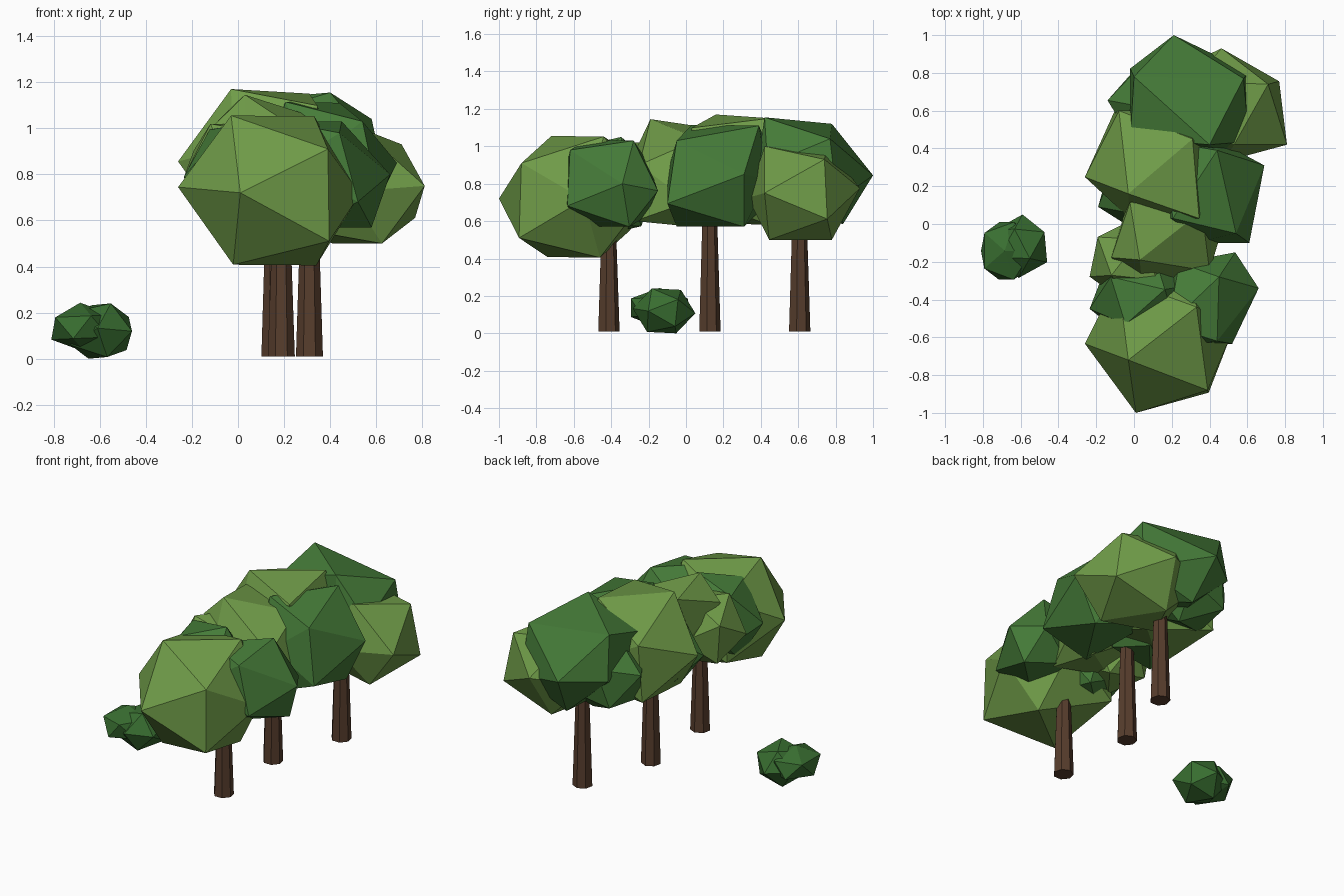
import bpy, bmesh
from mathutils import Vector, Matrix

if "Cube" in bpy.data.objects:
    bpy.data.objects.remove(bpy.data.objects["Cube"])


def material(name, rgb):
    m = bpy.data.materials.new(name)
    m.diffuse_color = (*rgb, 1)
    m.use_nodes = True
    m.node_tree.nodes["Principled BSDF"].inputs["Base Color"].default_value = m.diffuse_color
    return m


BARK = material("bark", (0.095, 0.047, 0.026))
LIGHT = material("light_leaf", (0.16, 0.33, 0.065))
DARK = material("dark_leaf", (0.06, 0.2, 0.04))
SHRUB = material("shrub_leaf", (0.04, 0.155, 0.03))


def finish(name, bm, mat):
    bmesh.ops.recalc_face_normals(bm, faces=bm.faces)
    me = bpy.data.meshes.new(name)
    bm.to_mesh(me)
    bm.free()
    me.materials.append(mat)
    ob = bpy.data.objects.new(name, me)
    bpy.context.collection.objects.link(ob)


def facet_clump(name, mat, centre, a, b, c, *limits):
    """Icosahedron stretched so one face has corners a, b, c; corners kept inside the limits."""
    bm = bmesh.new()
    bmesh.ops.create_icosphere(bm, subdivisions=1, radius=1)
    face = bm.faces[:][0]
    source = Matrix([v.co for v in face.verts]).transposed()
    o = Vector(centre)
    target = Matrix([Vector(p) - o for p in (a, b, c)]).transposed()
    fit = Matrix.Translation(o) @ (target @ source.inverted()).to_4x4()
    bmesh.ops.transform(bm, matrix=fit, verts=bm.verts)
    for i, (lo, hi) in enumerate(limits):
        for v in bm.verts:
            v.co[i] = min(max(v.co[i], lo), hi)
    finish(name, bm, mat)


def frame(a, b):
    # orthonormal basis: first axis along a, second towards b
    a = Vector(a).normalized()
    b = Vector(b)
    b = (b - a * b.dot(a)).normalized()
    return Matrix((a, b, a.cross(b))).transposed()


def box_clump(name, mat, xr, yr, zr, aim, side):
    """Icosahedron with one corner along aim, a neighbour towards side, fitted to a box."""
    bm = bmesh.new()
    bmesh.ops.create_icosphere(bm, subdivisions=1, radius=1)
    v0 = bm.verts[:][0]
    v1 = v0.link_edges[0].other_vert(v0)
    rot = frame(aim, side) @ frame(v0.co, v1.co).transposed()
    bmesh.ops.transform(bm, matrix=rot.to_4x4(), verts=bm.verts)
    for i, (lo, hi) in enumerate((xr, yr, zr)):
        half = max(v.co[i] for v in bm.verts)
        for v in bm.verts:
            v.co[i] = (lo + hi) / 2 + v.co[i] / half * (hi - lo) / 2
    finish(name, bm, mat)


def trunk(name, x, y, top):
    bm = bmesh.new()
    bmesh.ops.create_cone(bm, cap_ends=True, segments=7, radius1=0.06, radius2=0.036,
                          depth=top - 0.01,
                          matrix=Matrix.Translation((x, y, (top + 0.01) / 2)))
    finish(name, bm, BARK)


# Trunks
trunk("front_trunk", 0.188, -0.415, 0.7)
trunk("middle_trunk", 0.16, 0.125, 0.8)
trunk("back_trunk", 0.31, 0.605, 0.75)

# Front tree crown
facet_clump("front_crown_light", LIGHT, (.155, -.59, .73),
            (.01, -1.0, .72), (.39, -.88, .91), (-.03, -.72, 1.055),
            (-.26, .53), (-1, -.2), (.40, 1.06))
facet_clump("front_crown_right", DARK, (.38, -.42, .80),
            (.66, -.34, .80), (.45, -.28, 1.03), (.44, -.62, .98),
            (.12, .66), (-.65, -.15), (.57, 1.03))
box_clump("front_crown_left", DARK, (-.235, .32), (-.62, -.15), (.53, 1.05),
          (-.26, -.07, 0), (-.05, -.15, .2))

# Middle tree crown
facet_clump("middle_crown_front", LIGHT, (.18, -.08, .85),
            (.03, -.19, 1.145), (.36, .07, 1.04), (.40, -.25, .90),
            (-.12, .48), (-.32, .2), (.57, 1.15))
box_clump("middle_crown_front_left", LIGHT, (-.235, .2), (-.42, .03), (.6, 1.02),
          (-.2, -.08, -.02), (-.05, .18, .1))
facet_clump("middle_crown_right", DARK, (.38, .17, .84),
            (.44, .39, 1.11), (.69, .31, .85), (.54, -.05, 1.03),
            (.12, .69), (-.1, .44), (.57, 1.12))
facet_clump("middle_crown_left", LIGHT, (.12, .30, .87),
            (-.03, .16, 1.17), (.31, .45, 1.15), (-.08, .60, 1.0),
            (-.26, .42), (.03, .6), (.58, 1.17))
box_clump("middle_crown_under", DARK, (-.19, .3), (-.05, .4), (.57, .98),
          (-.25, -.1, 0), (0, -.1, .2))

# Back tree crown
facet_clump("back_crown_top", DARK, (.33, .63, .87),
            (.40, .42, 1.155), (.58, .77, 1.04), (0, .78, 1.12),
            (-.02, .61), (.38, 1), (.57, 1.155))
facet_clump("back_crown_right", LIGHT, (.47, .60, .75),
            (.81, .42, .75), (.71, .74, .93), (.53, .42, 1.0),
            (.15, .81), (.33, .93), (.5, 1.0))
box_clump("back_crown_left", DARK, (-.14, .4), (.42, .85), (.56, 1.04),
          (-.25, .02, .05), (-.05, .2, .1))

# Low bush
box_clump("bush_left", SHRUB, (-.81, -.54), (-.295, .01), (.03, .243),
          (-.14, .1, .075), (-.14, -.1, .075))
box_clump("bush_right", SHRUB, (-.74, -.46), (-.285, .05), (0, .24),
          (.14, .08, .08), (.14, -.08, 0))
